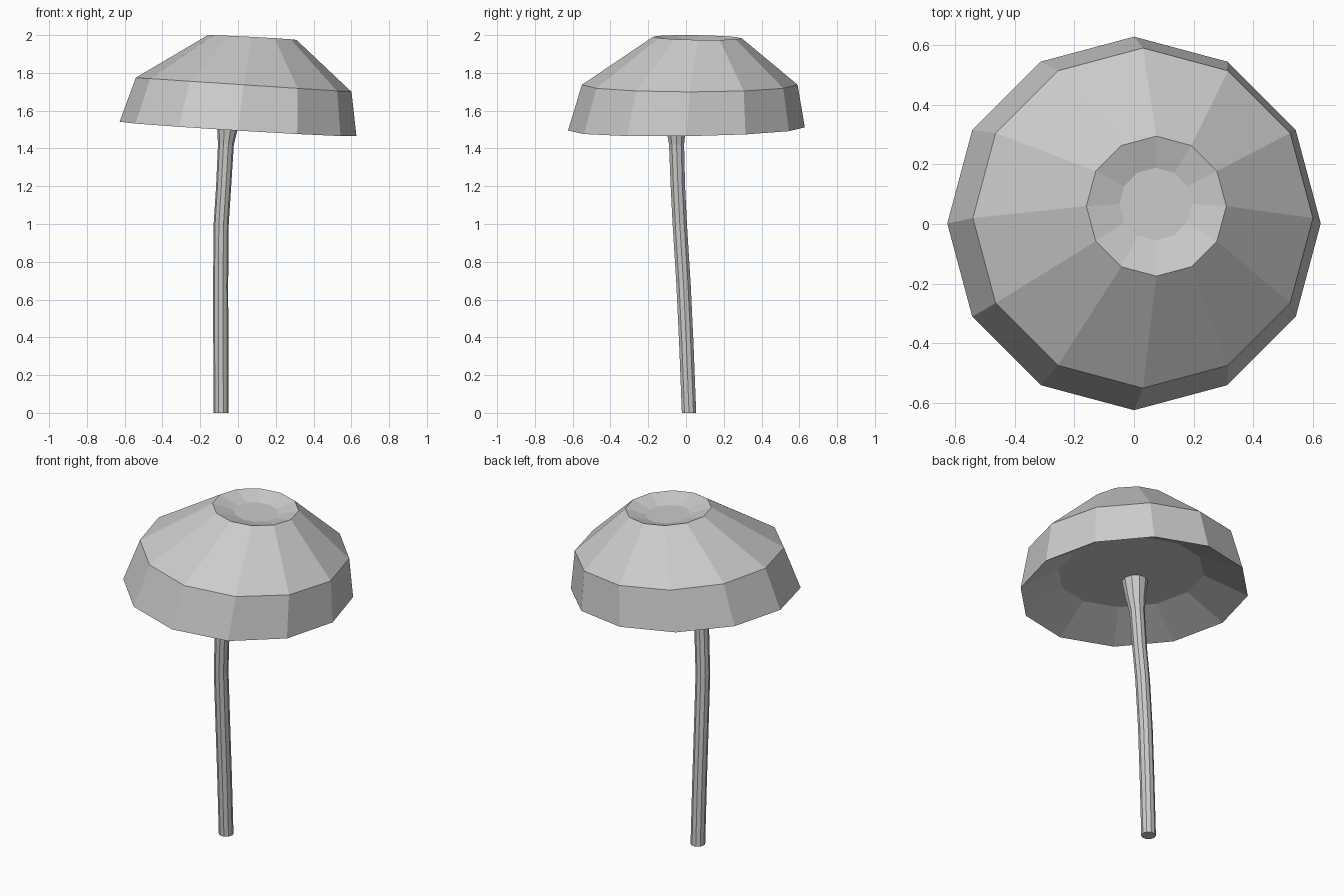
import bpy, bmesh, math

if "Cube" in bpy.data.objects:
    bpy.data.objects.remove(bpy.data.objects["Cube"])


def loft(name, rings, sides):
    """Skin rings of (x, y, z, radius, slope_x, slope_y) and cap both ends."""
    bm = bmesh.new()
    loops = []
    for x, y, z, r, sx, sy in rings:
        loop = []
        for i in range(sides):
            a = 2 * math.pi * i / sides
            dx, dy = r * math.cos(a), r * math.sin(a)
            loop.append(bm.verts.new((x + dx, y + dy, z + sx * dx + sy * dy)))
        loops.append(loop)
    for low, high in zip(loops, loops[1:]):
        for i in range(sides):
            j = (i + 1) % sides
            bm.faces.new((low[i], low[j], high[j], high[i]))
    bm.faces.new(loops[0][::-1])
    bm.faces.new(loops[-1])
    bmesh.ops.recalc_face_normals(bm, faces=bm.faces[:])
    mesh = bpy.data.meshes.new(name)
    bm.to_mesh(mesh)
    bm.free()
    obj = bpy.data.objects.new(name, mesh)
    bpy.context.collection.objects.link(obj)
    return obj


# Cap: hollow underside, rim, shoulder, crown and the dent on top
loft("mushroom_cap", [
    (0.03, 0.01, 1.61, 0.40, -0.062, 0.01),
    (0.00, 0.002, 1.503, 0.627, -0.061, 0.014),
    (0.03, 0.02, 1.737, 0.571, -0.066, 0.0),
    (0.075, 0.06, 1.987, 0.235, -0.053, -0.015),
    (0.073, 0.067, 1.953, 0.122, -0.053, -0.015),
], 12)

# Stem: gently bent, flaring where it meets the cap
path = [
    (-0.09, 0.016, 0.0, 0.040),
    (-0.091, 0.002, 0.36, 0.040),
    (-0.092, -0.013, 0.68, 0.040),
    (-0.089, -0.033, 1.0, 0.040),
    (-0.076, -0.043, 1.2, 0.040),
    (-0.064, -0.050, 1.42, 0.042),
    (-0.056, -0.053, 1.50, 0.054),
    (-0.050, -0.055, 1.625, 0.072),
]
loft("stem", [(x, y, z, r, 0, 0) for x, y, z, r in path], 10)
